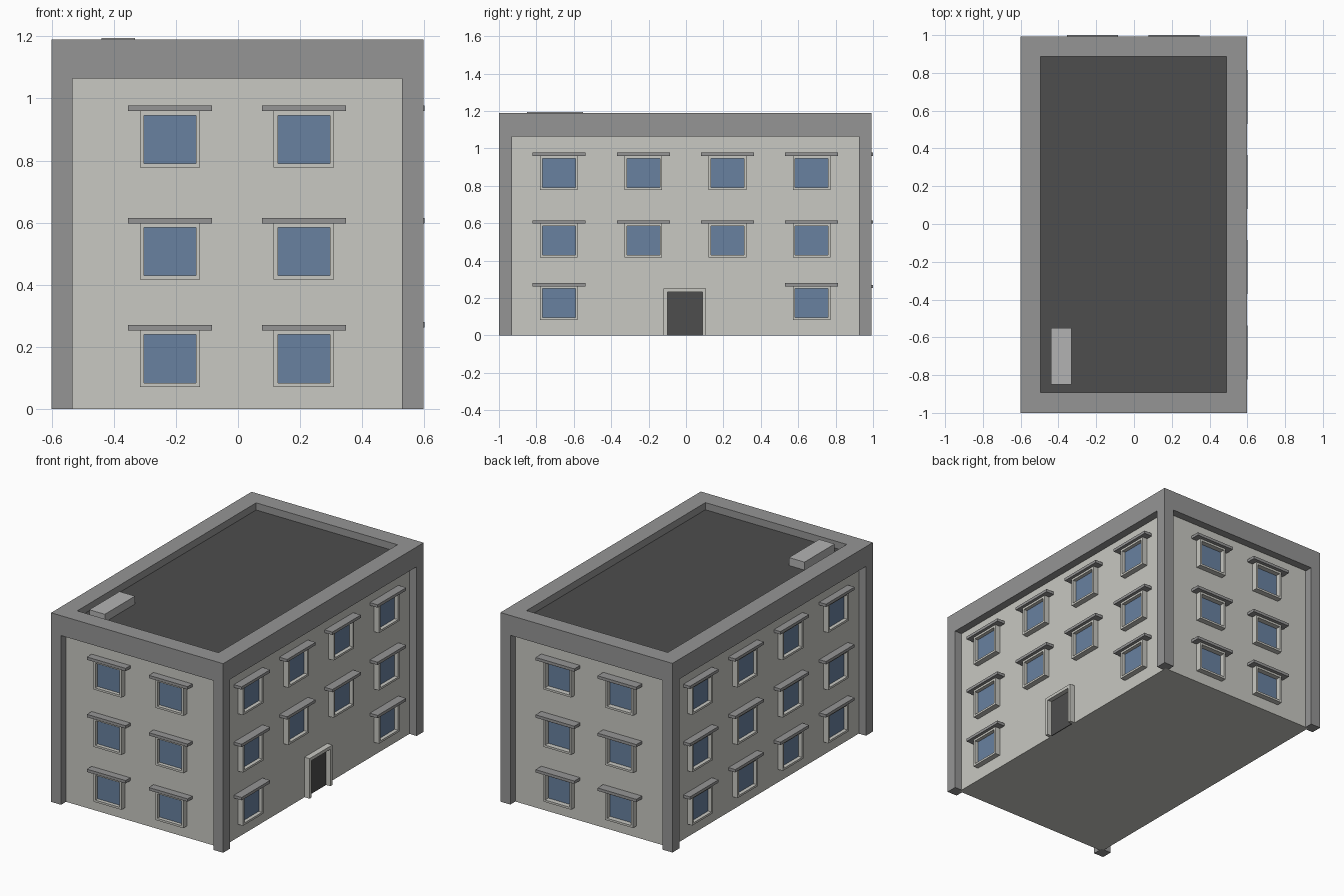
import bpy, bmesh
from mathutils import Vector

if "Cube" in bpy.data.objects:
    bpy.data.objects.remove(bpy.data.objects["Cube"])


def material(name, rgb):
    m = bpy.data.materials.new(name)
    m.diffuse_color = (*rgb, 1)
    m.use_nodes = True
    m.node_tree.nodes["Principled BSDF"].inputs["Base Color"].default_value = m.diffuse_color
    return m


WALL = material("plaster", (0.58, 0.58, 0.54))
TRIM = material("trim_grey", (0.30, 0.30, 0.30))
LIGHT = material("unit_grey", (0.45, 0.45, 0.45))
DARK = material("dark_grey", (0.075, 0.075, 0.075))
GLASS = material("blue_glass", (0.14, 0.22, 0.35))

# Outer limits of the concrete frame and depth of the recessed walls
X0, X1, Y0, Y1 = -0.601, 0.597, -1.0, 0.993
INSET, TOP, ROOF, BEAM = 0.05, 1.19, 1.145, 1.065


def boxes(name, spans, mat):
    """One object made of boxes, each (x0, x1, y0, y1, z0, z1)."""
    bm = bmesh.new()
    for x0, x1, y0, y1, z0, z1 in spans:
        a, b = Vector((x0, y0, z0)), Vector((x1, y1, z1))
        vs = bmesh.ops.create_cube(bm, size=1)["verts"]
        for v in vs:
            v.co = Vector((a[i] if v.co[i] < 0 else b[i] for i in range(3)))
    me = bpy.data.meshes.new(name)
    bm.to_mesh(me)
    bm.free()
    me.materials.append(mat)
    ob = bpy.data.objects.new(name, me)
    bpy.context.collection.objects.link(ob)
    return ob


def on_wall(side, u0, u1, d0, d1, z0, z1):
    """Box span on a wall: u runs along it, d is distance out from its face."""
    if side == "front":
        return u0, u1, Y0 + INSET - d1, Y0 + INSET - d0, z0, z1
    if side == "back":
        return u0, u1, Y1 - INSET + d0, Y1 - INSET + d1, z0, z1
    if side == "left":
        return X0 + INSET - d1, X0 + INSET - d0, u0, u1, z0, z1
    return X1 - INSET + d0, X1 - INSET + d1, u0, u1, z0, z1


def ring(side, u, half, z0, z1, t, d, sill=True):
    """Rectangular surround with an open middle."""
    spans = [on_wall(side, u - half, u - half + t, -0.01, d, z0, z1),
             on_wall(side, u + half - t, u + half, -0.01, d, z0, z1),
             on_wall(side, u - half + t, u + half - t, -0.01, d, z1 - t, z1)]
    if sill:
        spans.append(on_wall(side, u - half + t, u + half - t, -0.01, d, z0, z0 + t))
    return spans


# Main walls and flat roof
boxes("walls", [(X0 + INSET, X1 - INSET, Y0 + INSET, Y1 - INSET, 0, ROOF - 0.03)], WALL)
P = 0.107
boxes("roof", [(X0 + P, X1 - P, Y0 + P, Y1 - P, ROOF - 0.03, ROOF)], DARK)

# Parapet band around the roof
boxes("parapet", [(X0, X0 + P, Y0, Y1, BEAM, TOP), (X1 - P, X1, Y0, Y1, BEAM, TOP),
                  (X0 + P, X1 - P, Y0, Y0 + P, BEAM, TOP),
                  (X0 + P, X1 - P, Y1 - P, Y1, BEAM, TOP)], TRIM)

# Corner pillars
W = 0.069
boxes("corner_pillars", [(x, x + W, y, y + W, 0, BEAM)
                         for x in (X0, X1 - W) for y in (Y0, Y1 - W)], TRIM)

# Windows: surround, glass and hood on every wall
SHORT, LONG = (-0.219, 0.212), (-0.68, -0.228, 0.222, 0.672)
# side: positions, frame half width, hood half width, ground hood top, hood depth
WALLS = {"front": (SHORT, 0.097, 0.135, 0.271, 0.047),
         "back": (SHORT, 0.097, 0.135, 0.271, 0.057),
         "left": (LONG, 0.101, 0.142, 0.281, 0.047),
         "right": (LONG, 0.101, 0.142, 0.281, 0.054)}
for side, (places, half, hood, ground, depth) in WALLS.items():
    frames, panes, hoods = [], [], []
    for floor, top in enumerate((ground, 0.616, 0.977)):
        for u in places:
            if side == "right" and floor == 0 and abs(u) < 0.5:
                continue  # the door takes this place
            z1, z0 = top - 0.018, top - 0.199
            frames += ring(side, u, half, z0, z1, 0.013, 0.035)
            g = 0.003 if side == "back" else 0.012
            panes.append(on_wall(side, u - half + 0.012, u + half - 0.012,
                                 -0.01, g, z0 + 0.012, z1 - 0.012))
            hoods.append(on_wall(side, u - hood, u + hood, -0.01, depth, z1, top))
    boxes(side + "_window_frames", frames, WALL)
    boxes(side + "_window_glass", panes, GLASS)
    boxes(side + "_window_hoods", hoods, TRIM)

# Entrance
boxes("door_frame", ring("right", -0.006, 0.113, 0, 0.252, 0.02, 0.035, False), WALL)
boxes("door", [on_wall("right", -0.1, 0.088, -0.01, 0.006, 0, 0.233)], DARK)

# Rooftop unit
boxes("rooftop_unit", [(-0.44, -0.332, -0.85, -0.55, ROOF, 1.195)], LIGHT)
